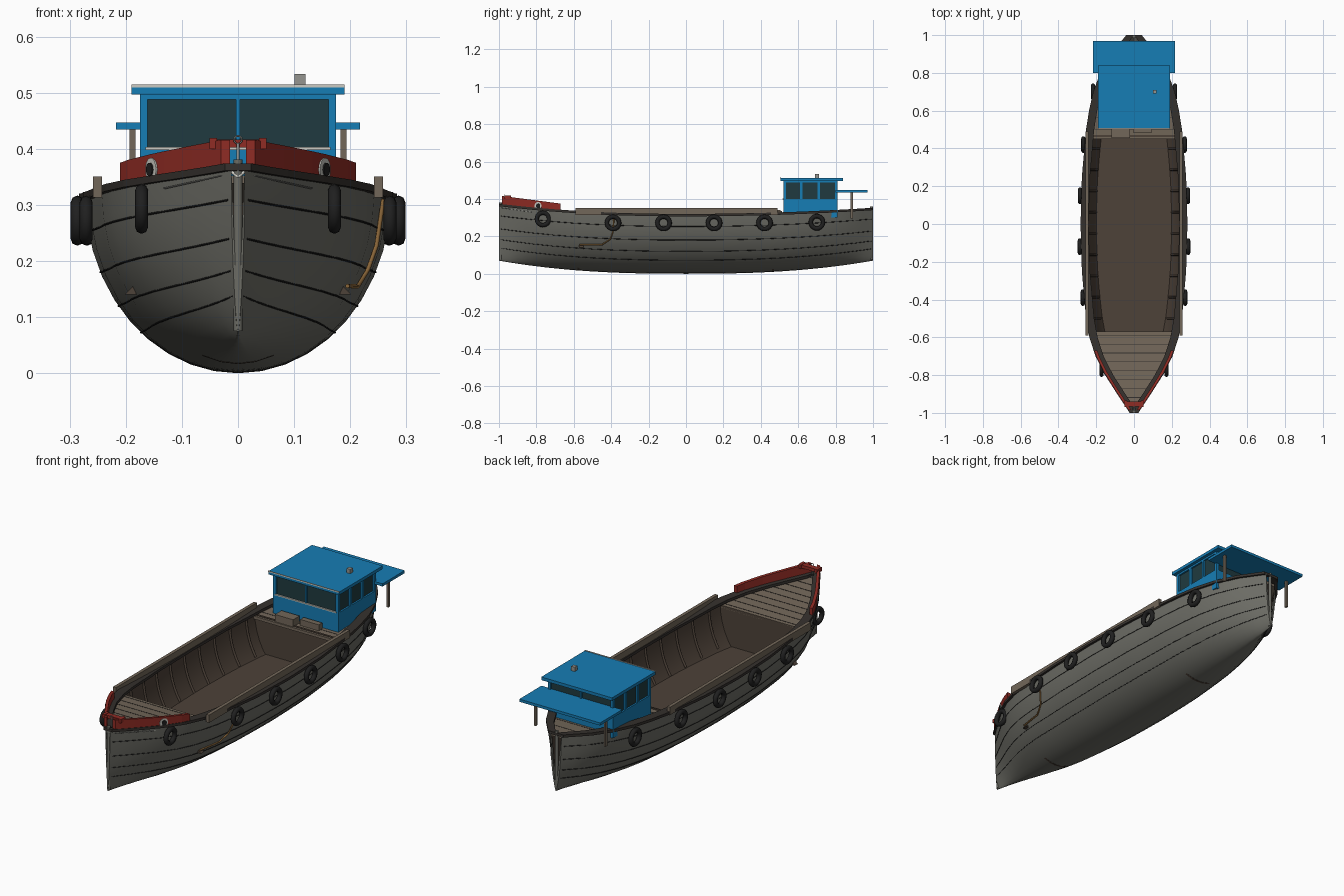
import bpy, bmesh
from math import sin, cos, acos, pi, atan2
from mathutils import Vector

if "Cube" in bpy.data.objects:
    bpy.data.objects.remove(bpy.data.objects["Cube"])

def mat(name, *rgb):
    m = bpy.data.materials.new(name)
    m.diffuse_color = (*rgb, 1)
    m.use_nodes = True
    m.node_tree.nodes["Principled BSDF"].inputs["Base Color"].default_value = m.diffuse_color
    return m
HULL = mat("weathered_grey", .15, .15, .13)
BROWN = mat("dark_wood", .075, .054, .04)
WOOD = mat("light_wood", .17, .135, .10)
BLUE = mat("blue_paint", .008, .205, .46)
RED = mat("red_paint", .28, .025, .018)
BLACK = mat("rubber", .014, .014, .014)
CAP = mat("tarred_wood", .035, .03, .026)
GLASS = mat("dark_glass", .014, .042, .05)
PALE = mat("pale_paint", .6, .6, .55)
STEEL = mat("steel", .3, .3, .28)
ORANGE = mat("pipe_tan", .25, .13, .04)

# ---- hull lines: half breadth, sheer and keel height along y
PLAN = [(-1, .012), (-.9, .078), (-.8, .142), (-.7, .193), (-.6, .225), (-.5, .243), (-.25, .265),
        (0, .272), (.25, .265), (.5, .243), (.6, .227), (.7, .205), (.8, .168), (.9, .112), (1, .03)]
def W(y):
    for (a, p), (b, q) in zip(PLAN, PLAN[1:]):
        if y <= b:
            return p + (q - p) * (y - a) / (b - a)
    return PLAN[-1][1]
def sheer(y):
    return .316 + (.054 * abs(y) ** 2.2 if y < 0 else .033 * y * y)
def keel(y):
    return .07 * abs(y) ** 2.5
def skin(y, s, off=0.0):
    """Hull point at height fraction s, moved inwards by off."""
    z0 = keel(y) + off
    a = acos(1 - s)
    x = max(W(y) - off, .002) * sin(a) ** (1 + .5 * y ** 4)
    return Vector((x, y, z0 + (sheer(y) - z0) * s))
def steps(a, b, n):
    return [a + (b - a) * i / n for i in range(n + 1)]
ARC = [1 - cos(pi / 2 * i / 10) for i in range(11)]

# ---- helpers
def loft(name, rows, m, closed=False, caps=True, mirror=True, smooth=False):
    bm = bmesh.new()
    vs = [[bm.verts.new(p) for p in r] for r in rows]
    n = len(rows[0])
    for a, b in zip(vs, vs[1:]):
        for i in range(n if closed else n - 1):
            j = (i + 1) % n
            bm.faces.new((a[i], a[j], b[j], b[i]))
    if caps:
        bm.faces.new(vs[0])
        bm.faces.new(vs[-1])
    bmesh.ops.recalc_face_normals(bm, faces=bm.faces)
    me = bpy.data.meshes.new(name)
    bm.to_mesh(me)
    bm.free()
    ob = bpy.data.objects.new(name, me)
    bpy.context.collection.objects.link(ob)
    me.materials.append(m)
    if mirror:
        ob.modifiers.new("mirror", 'MIRROR')
    if smooth:
        bpy.context.view_layer.objects.active = ob
        ob.select_set(True)
        bpy.ops.object.shade_smooth_by_angle(angle=.4)
        ob.select_set(False)
    return ob
def box(name, x0, x1, y0, y1, z0, z1, m, mirror=False):
    rows = [[(x0, y, z0), (x1, y, z0), (x1, y, z1), (x0, y, z1)] for y in (y0, y1)]
    return loft(name, rows, m, closed=True, mirror=mirror)
def tube(name, pts, r, m, res=1):
    cu = bpy.data.curves.new(name, 'CURVE')
    cu.dimensions = '3D'
    cu.bevel_depth, cu.bevel_resolution, cu.use_fill_caps = r, res, True
    sp = cu.splines.new('POLY')
    sp.points.add(len(pts) - 1)
    for p, q in zip(sp.points, pts):
        p.co = (*q, 1)
    cu.materials.append(m)
    ob = bpy.data.objects.new(name, cu)
    bpy.context.collection.objects.link(ob)
def torus(name, loc, rot, R, r, m, n=24, k=8):
    bpy.ops.mesh.primitive_torus_add(location=loc, rotation=rot, major_radius=R, minor_radius=r,
                                     major_segments=n, minor_segments=k)
    ob = bpy.context.object
    ob.name = name
    ob.data.materials.append(m)
    bpy.ops.object.shade_smooth()
def both(p, side):
    return Vector((p[0] * side, p[1], p[2]))

# ---- hull shell, lining, bulkheads, floor
loft("hull", [[skin(y, s) for s in ARC] for y in steps(-1, 1, 40)], HULL, smooth=True)
loft("hull_lining", [[skin(y, s, .014) for s in ARC] for y in steps(-.97, .97, 38)], BROWN,
     caps=False, smooth=True)
for name, y in (("fore_bulkhead", -.58), ("aft_bulkhead", .46)):
    rows = [[skin(v, s, .014) - Vector((0, 0, .015)) for s in ARC] + [(0, v, sheer(v) - .015)]
            for v in (y, y + .01)]
    loft(name, rows, BROWN)
def floor_x(y, z=.125):
    s = (z - keel(y) - .014) / (sheer(y) - keel(y) - .014)
    return skin(y, s, .014).x
loft("hold_floor", [[(0, y, .13), (floor_x(y), y, .13), (floor_x(y), y, .12), (0, y, .12)]
                    for y in steps(-.57, .46, 12)], BROWN)

# ---- decks with plank seams
for name, y0, y1, d in (("fore_deck", -.97, -.57, .014), ("aft_deck", .45, .97, .018)):
    loft(name, [[(0, y, sheer(y) - d), (W(y) - .008, y, sheer(y) - d),
                 (W(y) - .008, y, sheer(y) - d - .014), (0, y, sheer(y) - d - .014)]
                for y in steps(y0, y1, 8)], WOOD)
    for y in steps(y0 + .05, y1 - .02, 7):
        z, w = sheer(y) - d, W(y) - .012
        box(name + "_seam", -w, w, y, y + .003, z - .002, z + .001, CAP)

# ---- gunwale cap, bow bulwark, wash boards
def rail(name, y0, y1, n, inner, outer, lo, hi, m):
    loft(name, [[(max(W(y) + inner, 0), y, lo(y)), (W(y) + outer, y, lo(y)),
                 (W(y) + outer, y, hi(y)), (max(W(y) + inner, 0), y, hi(y))]
                for y in steps(y0, y1, n)], m, closed=True)
rail("gunwale", -1, 1, 40, -.032, .011, lambda y: sheer(y) - .009, lambda y: sheer(y) + .004, CAP)
rail("bow_bulwark", -.985, -.67, 8, -.008, .008, lambda y: sheer(y) + .002,
     lambda y: .418 - .043 * (y + 1) / .33, RED)
box("wash_board", .242, .258, -.59, .49, .313, .351, WOOD, mirror=True)
box("bow_beam", -.05, .05, -.965, -.94, .402, .417, RED)
box("beam_end", .037, .051, -.97, -.935, .4, .419, RED, mirror=True)

# ---- stem, stern post, bow ring and bracket
for name, y in (("stem_post", -.992), ("stern_post", .992)):
    tube(name, [(0, y, .075), (0, y, sheer(y) + .012)], .008, HULL, 2)
torus("bow_ring", (0, -.97, .416), (pi / 2, 0, 0), .007, .0015, STEEL, 14, 6)
tube("bow_pin", [(0, -.97, .37), (0, -.97, .41)], .003, STEEL)
for s in (-1, 1):
    tube("bow_bracket", [(0, -.998, .35), (s * .025, -.985, .37)], .003, PALE)
    tube("bow_stay", [both((.03, -.985, .352), s), both(skin(-.82, .93) + Vector((.003, 0, 0)), s)],
         .0015, STEEL)

# ---- seams and ribs
for s in (-1, 1):
    for f in (.23, .38, .57, .8):
        tube("plank_seam", [both(skin(y, f), s) for y in steps(-.99, .99, 40)], .0018, BLACK, 0)
    for y in steps(-.5, .4, 8):
        tube("rib", [both(skin(y, f, .016), s) for f in steps(.38, .97, 6)], .006, BROWN)

# ---- tyre fenders and painted eyes
for s in (-1, 1):
    for y, z in ((-.765, .293), (-.39, .272), (-.12, .272), (.15, .272), (.42, .272), (.7, .275)):
        x = W(y) + (.012 if abs(y) > .6 else .018)
        torus("tyre", (s * x, y, z), (0, pi / 2, 0), .033, .0115, BLACK)
        tube("tyre_rope", [(s * x, y, z + .03), (s * (W(y) + .006), y, sheer(y))], .002, CAP)
    y = -.79
    ang = atan2(W(-.7) - W(-.8), .1)
    for name, r, d, m in (("eye_white", .021, .006, PALE), ("eye_pupil", .012, .009, BLACK)):
        bpy.ops.mesh.primitive_cylinder_add(vertices=20, radius=r, depth=.006,
            location=(s * (W(y) + d), y, .363), rotation=(0, pi / 2, -s * ang))
        bpy.context.object.name = name
        bpy.context.object.data.materials.append(m)

# ---- hull fittings and drain pipe
for s in (-1, 1):
    p = both(skin(-.56, .42), s)
    loft("hull_bracket", [[p + Vector(v) for v in ((-.006 * s, d, -.008), (.014 * s, d, -.008),
                                                   (-.004 * s, d, .01))] for d in (-.012, .012)],
         BROWN, closed=True, mirror=False)
tube("drain_pipe", [skin(y, f) + Vector((.006, 0, 0)) for y, f in
     ((-.385, .96), (-.39, .7), (-.405, .56), (-.45, .46), (-.57, .44))], .004, ORANGE)

# ---- cabin: lower walls, glazing, posts, roof
X, Y0, Y1 = .175, .52, .81
box("cabin_wall", -X, X, Y0, Y1, .3, .4, BLUE)
box("cabin_glass", -X + .008, X - .008, Y0 + .008, Y1 - .008, .4, .49, GLASS)
box("cabin_header", -X, X, Y0, Y1, .488, .5, BLUE)
box("window_sill", -.165, .165, Y0 - .004, Y0 + .004, .398, .403, PALE)
for y in (Y0, .61, .703, Y1 - .014):
    box("side_post", X - .014, X, y, y + .014, .4, .49, BLUE, mirror=True)
for y in (Y0, Y1 - .01):
    box("centre_post", -.004, .004, y, y + .01, .4, .49, BLUE)
box("cabin_roof", -.19, .19, .505, .84, .497, .512, BLUE)
box("roof_trim", -.19, .19, .503, .507, .509, .515, PALE)
box("chimney", .101, .12, .69, .71, .51, .533, STEEL)

# ---- aft awning with posts, deck boxes
box("awning", -.217, .217, .8, .97, .434, .447, BLUE)
box("awning_post", .183, .193, .88, .892, .295, .436, WOOD, mirror=True)
box("deck_box_large", -.12, -.022, .455, .505, .305, .34, WOOD)
box("deck_box_small", -.005, .095, .485, .512, .305, .335, WOOD)
